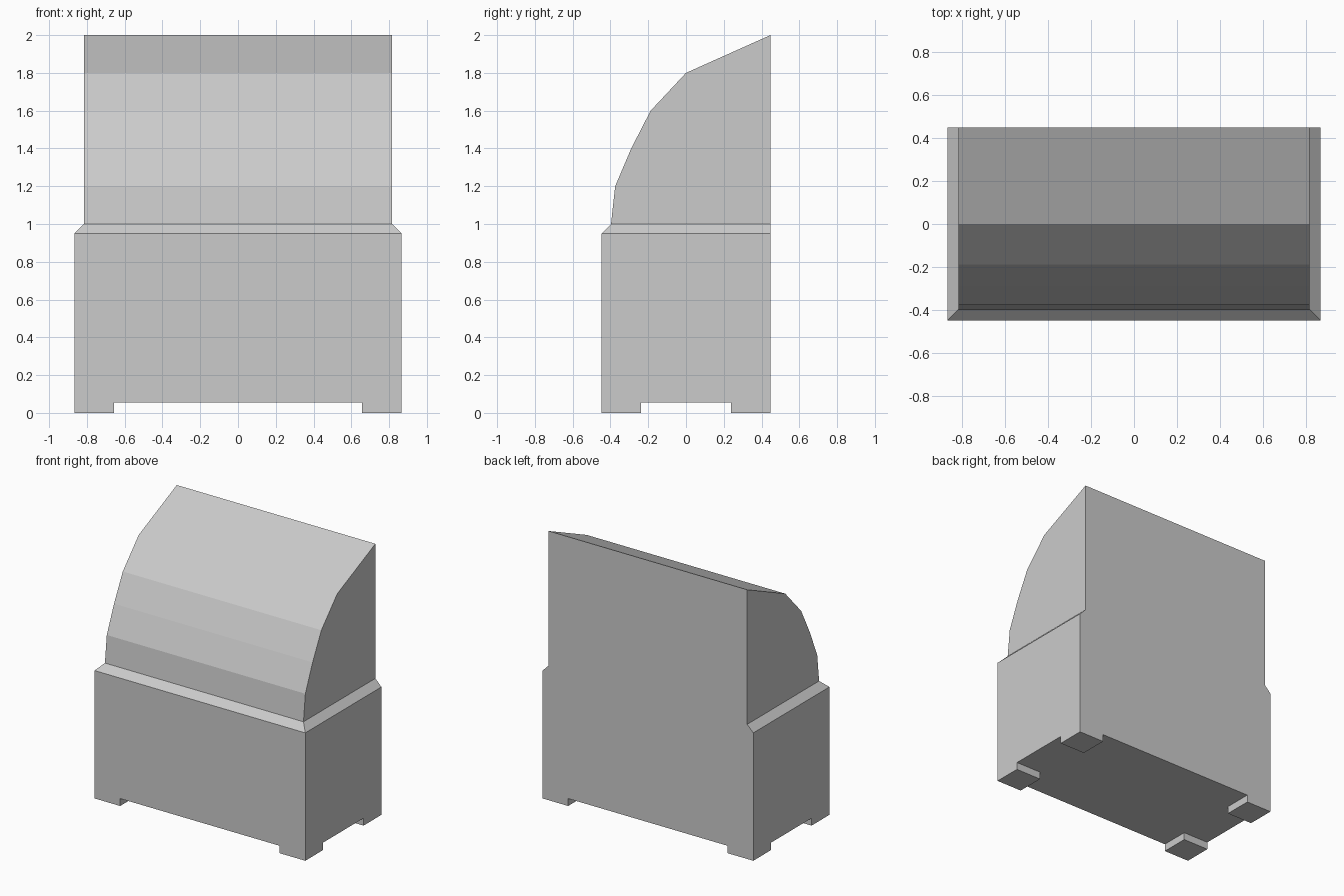
import bpy
import bmesh

if "Cube" in bpy.data.objects:
    bpy.data.objects.remove(bpy.data.objects["Cube"])

grey = bpy.data.materials.new("light grey")
grey.diffuse_color = (0.6, 0.6, 0.6, 1)
grey.use_nodes = True
grey.node_tree.nodes["Principled BSDF"].inputs["Base Color"].default_value = grey.diffuse_color

W, D = 0.866, 0.447          # half width, half depth
LIP = 0.05                   # chamfer size
FOOT, FOOT_H = 0.21, 0.055


def finish(name, bm):
    bmesh.ops.recalc_face_normals(bm, faces=bm.faces)
    mesh = bpy.data.meshes.new(name)
    bm.to_mesh(mesh)
    bm.free()
    mesh.materials.append(grey)
    obj = bpy.data.objects.new(name, mesh)
    bpy.context.collection.objects.link(obj)
    return obj


def stack(name, levels):
    """Closed solid from rectangles (x0, x1, y0, y1, z) stacked upwards."""
    bm = bmesh.new()
    rings = [[bm.verts.new(p) for p in
              ((x0, y0, z), (x1, y0, z), (x1, y1, z), (x0, y1, z))]
             for x0, x1, y0, y1, z in levels]
    for a, b in zip(rings, rings[1:]):
        for i in range(4):
            j = (i + 1) % 4
            bm.faces.new((a[i], a[j], b[j], b[i]))
    bm.faces.new(rings[0])
    bm.faces.new(rings[-1])
    return finish(name, bm)


# Lower cabinet: box with a chamfer on front and sides, flat back
stack("cabinet_body", [
    (-W, W, -D, D, FOOT_H),
    (-W, W, -D, D, 0.95),
    (-W + LIP, W - LIP, -D + LIP, D, 1.0),
])

# Curved hood: side profile (y, z) extruded across the width
profile = [(D, 1.0), (-D + LIP, 1.0), (-0.375, 1.2), (-0.29, 1.4),
           (-0.187, 1.6), (0.0, 1.8), (D, 2.0)]
bm = bmesh.new()
side = bm.faces.new([bm.verts.new((-W + LIP, y, z)) for y, z in profile])
out = bmesh.ops.extrude_face_region(bm, geom=[side], use_keep_orig=True)
moved = [v for v in out["geom"] if isinstance(v, bmesh.types.BMVert)]
bmesh.ops.translate(bm, verts=moved, vec=(2 * (W - LIP), 0, 0))
finish("curved_hood", bm)

# Four corner feet
for sx, x in (("left", -W), ("right", W - FOOT)):
    for sy, y in (("front", -D), ("back", D - FOOT)):
        stack(f"{sy}_{sx}_foot", [(x, x + FOOT, y, y + FOOT, z)
                                  for z in (0.0, FOOT_H)])
